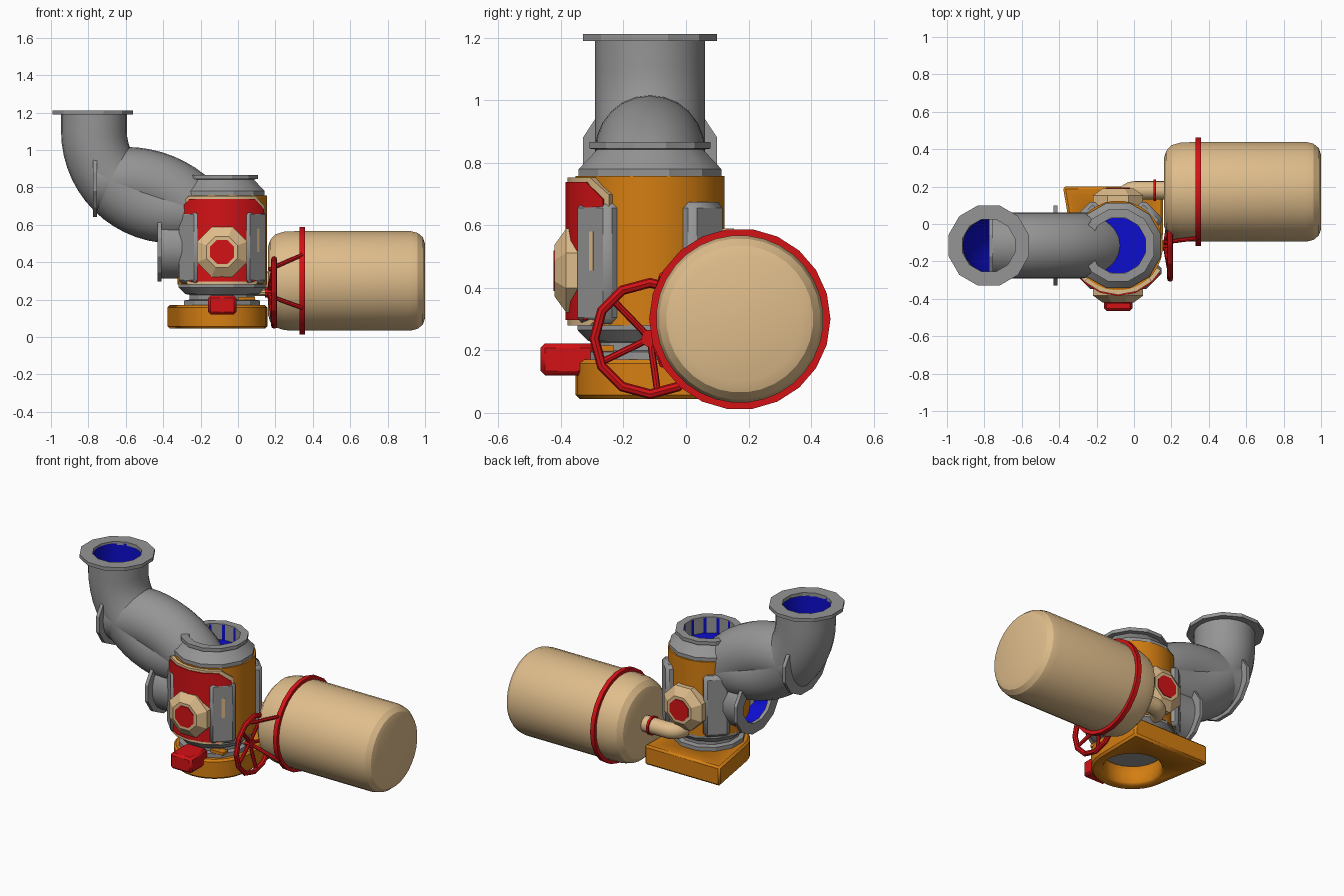
import bpy, bmesh, math
from math import pi, cos, sin, radians
from mathutils import Vector, Matrix

if "Cube" in bpy.data.objects:
    bpy.data.objects.remove(bpy.data.objects["Cube"])


def material(name, rgb):
    m = bpy.data.materials.new(name)
    m.use_nodes = True
    m.diffuse_color = (*rgb, 1)
    m.node_tree.nodes["Principled BSDF"].inputs["Base Color"].default_value = (*rgb, 1)
    return m


GREY = material("grey metal", (0.3, 0.3, 0.3))
ORANGE = material("orange paint", (0.66, 0.21, 0.006))
TAN = material("tan paint", (0.74, 0.51, 0.26))
RED = material("red paint", (0.65, 0.006, 0.008))
BLUE = material("blue lining", (0.004, 0.004, 0.62))

CX, CY = -0.085, -0.115          # axis of the pump body
UP = Matrix.Identity(4)
ALONG_X = Matrix.Rotation(pi / 2, 4, 'Y')
FRONT = Matrix.Rotation(pi / 2, 4, 'X')
BACK = Matrix.Rotation(-pi / 2, 4, 'X')


def finish(name, bm, mat, bevel=0):
    bmesh.ops.remove_doubles(bm, verts=bm.verts, dist=1e-5)
    bmesh.ops.recalc_face_normals(bm, faces=bm.faces)
    me = bpy.data.meshes.new(name)
    bm.to_mesh(me)
    bm.free()
    me.materials.append(mat)
    ob = bpy.data.objects.new(name, me)
    bpy.context.collection.objects.link(ob)
    bpy.ops.object.select_all(action='DESELECT')
    ob.select_set(True)
    bpy.context.view_layer.objects.active = ob
    bpy.ops.object.shade_smooth_by_angle(angle=radians(25))
    if bevel:
        mod = ob.modifiers.new("bevel", 'BEVEL')
        mod.width, mod.segments = bevel, 1
    return ob


def loft(name, rings, mat, loop=False, cap=True):
    """Skin a list of closed rings of points."""
    bm = bmesh.new()
    vs = [[bm.verts.new(p) for p in ring] for ring in rings]
    n = len(vs[0])
    for i in range(len(vs) if loop else len(vs) - 1):
        a, b = vs[i], vs[(i + 1) % len(vs)]
        for j in range(n):
            k = (j + 1) % n
            bm.faces.new((a[j], a[k], b[k], b[j]))
    if cap and not loop:
        bm.faces.new(vs[0])
        bm.faces.new(vs[-1])
    return finish(name, bm, mat)


def lathe(name, profile, mat, sides=24, at=(CX, CY, 0), turn=UP, loop=False, cap=True, squash=1):
    """Spin (radius, height) pairs; squash flattens the ring vertically."""
    place = Matrix.Translation(at) @ Matrix.Diagonal((1, 1, squash, 1)) @ turn
    rings = []
    for r, h in profile:
        angles = [2 * pi * (j + 0.5) / sides for j in range(sides)]
        rings.append([place @ Vector((r * cos(a), r * sin(a), h)) for a in angles])
    return loft(name, rings, mat, loop, cap)


def sweep(name, path, r, mat, normal=None, sides=20, loop=False, cap=True):
    pts = [Vector(p) for p in path]
    n = Vector(normal) if normal else (pts[-1] - pts[0]).orthogonal().normalized()
    rings = []
    for i, p in enumerate(pts):
        before = pts[i - 1] if loop or i else p
        after = pts[(i + 1) % len(pts)] if loop or i < len(pts) - 1 else p
        side = (after - before).normalized().cross(n)
        angles = [2 * pi * j / sides for j in range(sides)]
        rings.append([p + r * (cos(a) * n + sin(a) * side) for a in angles])
    return loft(name, rings, mat, loop, cap)


def arc(cx, cz, r, a0, a1, steps=14):
    """Arc in the vertical plane through the body axis."""
    angles = [radians(a0 + (a1 - a0) * i / steps) for i in range(steps + 1)]
    return [(cx + r * cos(a), CY, cz + r * sin(a)) for a in angles]


def flange(name, at, turn=UP, outer=0.222, inner=0.145, squash=1):
    lathe(name, [(outer, -0.011), (outer, 0.011), (inner, 0.011), (inner, -0.011)],
          GREY, 12, at, turn, loop=True, squash=squash)


# Base plate: disc stretched to two back corners, with a round opening
bm = bmesh.new()
outline = [(CX + 0.238 * cos(2 * pi * i / 32), CY + 0.238 * sin(2 * pi * i / 32)) for i in range(32)]
for x, y in outline + [(-0.38, 0.2), (0.157, 0.2)]:
    for z in (0.045, 0.17):
        bm.verts.new((x, y, z))
bmesh.ops.convex_hull(bm, input=bm.verts)
bmesh.ops.dissolve_limit(bm, angle_limit=0.02, verts=bm.verts, edges=bm.edges)
base = finish("base_plate", bm, ORANGE)
cutter = lathe("base_cutter", [(0.17, 0), (0.17, 0.3)], ORANGE)
cutter.hide_render = True
cut = base.modifiers.new("opening", 'BOOLEAN')
cut.operation, cut.object, cut.solver = 'DIFFERENCE', cutter, 'EXACT'
bpy.context.view_layer.objects.active = base
bpy.ops.object.modifier_apply(modifier=cut.name)
bpy.data.objects.remove(cutter)
bev = base.modifiers.new("bevel", 'BEVEL')
bev.width, bev.segments = 0.012, 1

# Pump body, its foot and its hollow cap
lathe("body_foot", [(0.21, 0.165), (0.21, 0.195), (0.18, 0.2), (0.18, 0.225),
                    (0.205, 0.23), (0.24, 0.265), (0.24, 0.3)], GREY, 12)
lathe("body_shell", [(0.24, 0.28), (0.24, 0.757)], ORANGE, 32)
lathe("body_cap", [(0.236, 0.755), (0.236, 0.78), (0.175, 0.842), (0.2, 0.845),
                   (0.2, 0.867), (0.152, 0.867), (0.152, 0.755)], GREY, 12, loop=True)
lathe("cap_lining", [(0.151, 0.862), (0.151, 0.765), (0, 0.765)], BLUE, 24, cap=False)

# Four chamfered blocks on the diagonals
for i in range(4):
    bm = bmesh.new()
    turn = Matrix.Translation((CX, CY, 0.48)) @ Matrix.Rotation(pi / 4 + i * pi / 2, 4, 'Z')
    bmesh.ops.create_cube(bm, size=1, matrix=turn @ Matrix.Translation((0.205, 0, 0))
                          @ Matrix.Diagonal((0.13, 0.155, 0.39, 1)))
    finish(f"corner_block_{i + 1}", bm, GREY, 0.02)


# Curved front door: tan rim with a red panel on it
def door(name, r0, r1, span, z0, z1, chamfer, mat):
    rings = []
    for t in (-1, -0.72, -0.36, 0, 0.36, 0.72, 1):
        a = radians(-90 + span * t)
        drop = chamfer if abs(t) == 1 else 0
        rings.append([(CX + r * cos(a), CY + r * sin(a), z) for r, z in
                      ((r0, z0 + drop), (r1, z0 + drop), (r1, z1 - drop), (r0, z1 - drop))])
    loft(name, rings, mat)


door("door_rim", 0.22, 0.264, 60, 0.28, 0.753, 0.055, TAN)
door("door_panel", 0.22, 0.27, 56, 0.297, 0.738, 0.055, RED)

# Octagonal ports front and back
for label, turn in (("front", FRONT), ("back", BACK)):
    at = (CX, CY, 0.455)
    lathe(label + "_port", [(0.145, 0.2), (0.145, 0.268), (0.09, 0.305)], TAN, 8, at, turn)
    lathe(label + "_port_glass", [(0.07, 0.29), (0.07, 0.309)], RED, 8, at, turn)


def box(name, low, high, mat, bevel=0, spin=0):
    bm = bmesh.new()
    lo, hi = Vector(low), Vector(high)
    bmesh.ops.create_cube(bm, size=1, matrix=Matrix.Translation((lo + hi) / 2)
                          @ Matrix.Rotation(spin, 4, 'Z')
                          @ Matrix.Diagonal((*(hi - lo), 1)))
    return finish(name, bm, mat, bevel)


box("front_box", (-0.16, -0.465, 0.12), (-0.008, -0.29, 0.222), RED, 0.014)
box("block_slot", (0.102, -0.311, 0.455), (0.11, -0.291, 0.58), TAN, 0, -pi / 4)
box("foot_clip", (0.0, -0.28, 0.197), (0.09, -0.23, 0.215), ORANGE)

# Side inlet with an open flange
lathe("inlet_neck", [(0.17, -0.42), (0.17, -0.15)], GREY, 20, (0, CY, 0.48), ALONG_X, cap=False)
lathe("inlet_lining", [(0.145, -0.425), (0.145, -0.3), (0, -0.3)], BLUE, 20,
      (0, CY, 0.48), ALONG_X, cap=False)
flange("inlet_flange", (-0.42, CY, 0.48), ALONG_X, squash=0.86)

# Outlet elbow rising to the top flange
rise = [(-0.77, CY, 1.2)] + arc(-0.346, 1.1, 0.424, 180, 270) + [(-0.2, CY, 0.676)]
sweep("outlet_elbow", rise, 0.176, GREY, (0, 1, 0), 24, cap=False)
sweep("outlet_lining", rise, 0.146, BLUE, (0, 1, 0), 24, cap=False)
flange("outlet_flange", (-0.777, CY, 1.2))

# Upper elbow dropping into the cap
drop = [(-0.77, CY, 0.84)] + arc(-0.6, 0.34, 0.5, 90, 12)
sweep("upper_elbow", drop, 0.176, GREY, (0, 1, 0), 24, cap=False)
flange("upper_flange", (-0.765, CY, 0.83), ALONG_X, squash=0.88)

# Tank with its band
TY, TZ = 0.172, 0.3
lathe("tank", [(0, 0.16), (0.18, 0.16), (0.22, 0.172), (0.25, 0.2), (0.265, 0.25), (0.268, 0.35),
               (0.268, 0.92), (0.258, 0.96), (0.235, 0.988), (0.2, 1), (0, 1)],
      TAN, 32, (0, TY, TZ), ALONG_X, cap=False)
lathe("tank_band", [(0.29, 0.33), (0.29, 0.358), (0.262, 0.358), (0.262, 0.33)],
      RED, 22, (0, TY, TZ), ALONG_X, loop=True)

# Feed pipe from the body to the tank
bend = [(-0.06, 0.08, TZ)] + [(0.01 - 0.07 * cos(a), 0.11 + 0.07 * sin(a), TZ)
                              for a in [pi / 2 * i / 8 for i in range(9)]] + [(0.2, 0.18, TZ)]
sweep("feed_pipe", bend, 0.05, TAN, (0, 0, 1), 16)
lathe("feed_collar", [(0.06, 0.103), (0.06, 0.118)], RED, 12, (0, 0.18, TZ), ALONG_X)

# Handwheel with spokes, shaft and struts to the tank band
WX, WZ, WR = 0.193, 0.238, 0.178
rim = [(WX, CY + WR * cos(2 * pi * i / 12), WZ + WR * sin(2 * pi * i / 12)) for i in range(12)]
sweep("wheel_rim", rim, 0.016, RED, (1, 0, 0), 8, loop=True)
for i in range(5):
    a = radians(72 * i - 10)
    end = (WX, CY + WR * cos(a), WZ + WR * sin(a))
    sweep(f"wheel_spoke_{i + 1}", [(0.165, CY, WZ), end], 0.011, RED, sides=8)
lathe("wheel_hub", [(0.028, 0.145), (0.028, 0.18)], RED, 10, (0, CY, WZ), ALONG_X)
lathe("wheel_shaft", [(0.02, 0.0), (0.02, 0.15)], TAN, 10, (0, CY, WZ), ALONG_X)
for label, z0, z1 in (("upper", 0.36, 0.44), ("lower", 0.22, 0.155)):
    sweep(label + "_strut", [(0.165, -0.098, z0), (0.345, -0.075, z1)], 0.011, RED, sides=8)
